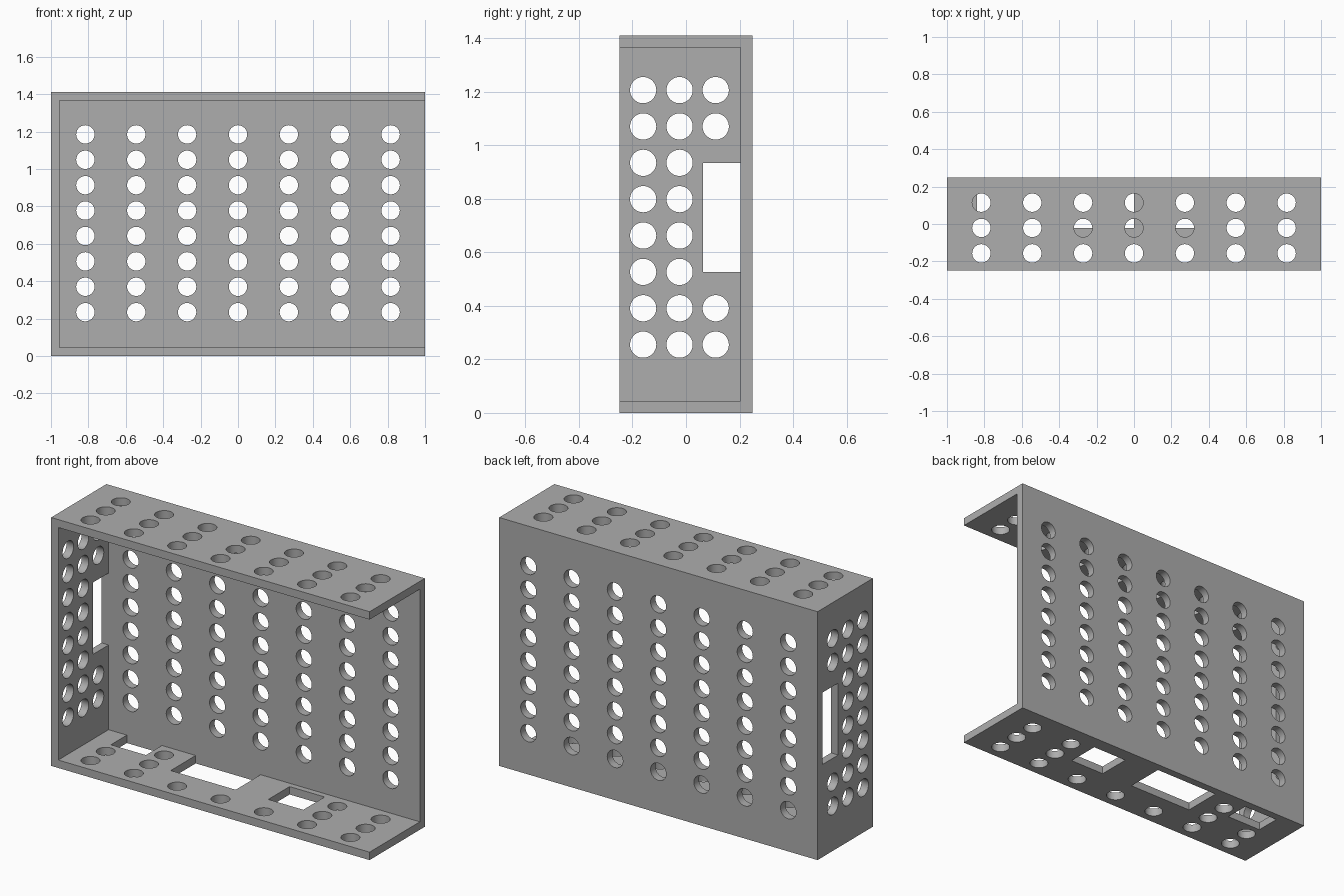
import bpy, bmesh, math
from mathutils import Matrix, Vector

cube = bpy.data.objects.get("Cube")
if cube:
    bpy.data.objects.remove(cube, do_unlink=True)

# Main dimensions
W, H = 1.0, 1.41
Y0, Y1 = -0.248, 0.248
T = 0.045
R = 0.049

grey = bpy.data.materials.new("plain grey")
grey.use_nodes = True
grey.diffuse_color = (0.42, 0.42, 0.42, 1)
grey.node_tree.nodes["Principled BSDF"].inputs["Base Color"].default_value = (0.42, 0.42, 0.42, 1)


def add_box(bm, lo, hi):
    lo, hi = Vector(lo), Vector(hi)
    m = Matrix.Translation((lo + hi) / 2) @ Matrix.Diagonal((*(hi - lo), 1))
    bmesh.ops.create_cube(bm, size=1, matrix=m)


def add_hole(bm, centre, axis):
    turn = {"X": Matrix.Rotation(math.pi / 2, 4, "Y"),
            "Y": Matrix.Rotation(math.pi / 2, 4, "X"),
            "Z": Matrix.Identity(4)}[axis]
    bmesh.ops.create_cone(bm, cap_ends=True, segments=48, radius1=R, radius2=R,
                          depth=T * 1.6, matrix=Matrix.Translation(centre) @ turn)


def make_object(name, bm):
    mesh = bpy.data.meshes.new(name)
    bm.to_mesh(mesh)
    bm.free()
    ob = bpy.data.objects.new(name, mesh)
    bpy.context.collection.objects.link(ob)
    return ob


def cut(ob, bm):
    cutter = make_object("cutter", bm)
    cutter.hide_render = True
    mod = ob.modifiers.new("cut", "BOOLEAN")
    mod.operation, mod.solver, mod.object = "DIFFERENCE", "EXACT", cutter
    bpy.context.view_layer.update()
    evaluated = ob.evaluated_get(bpy.context.evaluated_depsgraph_get())
    mesh = bpy.data.meshes.new_from_object(evaluated)
    ob.modifiers.clear()
    ob.data = mesh
    bpy.data.objects.remove(cutter, do_unlink=True)


# Housing: a block hollowed out through the front and the left end
bm = bmesh.new()
add_box(bm, (-W, Y0, 0), (W, Y1, H))
housing = make_object("perforated_housing", bm)
bm = bmesh.new()
add_box(bm, (-W + T, Y0 - 0.1, T), (W + 0.1, Y1 - T, H - T))
cut(housing, bm)

# Hole grids shared by the walls
columns = [0.272 * i for i in range(-3, 4)]
rows = [0.1358 * i for i in range(8)]
depths = [-0.157, -0.021, 0.114]
inner = Y1 - T
bm = bmesh.new()

# Back wall holes
for x in columns:
    for z in rows:
        add_hole(bm, (x, Y1 - T / 2, 0.234 + z), "Y")

# End wall holes, leaving room for the slot
for j, y in enumerate(depths):
    for i, z in enumerate(rows):
        if j < 2 or i in (0, 1, 6, 7):
            add_hole(bm, (-W + T / 2, y - 0.003, 0.255 + z), "X")
add_box(bm, (-W - 0.02, 0.063, 0.526), (-W + T + 0.02, inner, 0.934))

# Top and bottom holes; the bottom skips those replaced by openings
kept = [range(7), (0, 1, 5, 6), (1, 5, 6)]
for j, y in enumerate(depths):
    for i, x in enumerate(columns):
        add_hole(bm, (x, y, H - T / 2), "Z")
        if i in kept[j]:
            add_hole(bm, (x, y, T / 2), "Z")

# Rectangular bottom openings
for x0, x1, y0, y1 in ((-0.84, -0.62, 0.06, inner),
                       (-0.408, 0, -0.021, inner),
                       (0.205, 0.425, -0.021, 0.17)):
    add_box(bm, (x0, y0, -0.02), (x1, y1, T + 0.02))
cut(housing, bm)

housing.data.materials.clear()
housing.data.materials.append(grey)

# Smooth hole walls, crisp edges
bpy.ops.object.select_all(action="DESELECT")
housing.select_set(True)
bpy.context.view_layer.objects.active = housing
bpy.ops.object.shade_smooth_by_angle(angle=math.radians(30))
